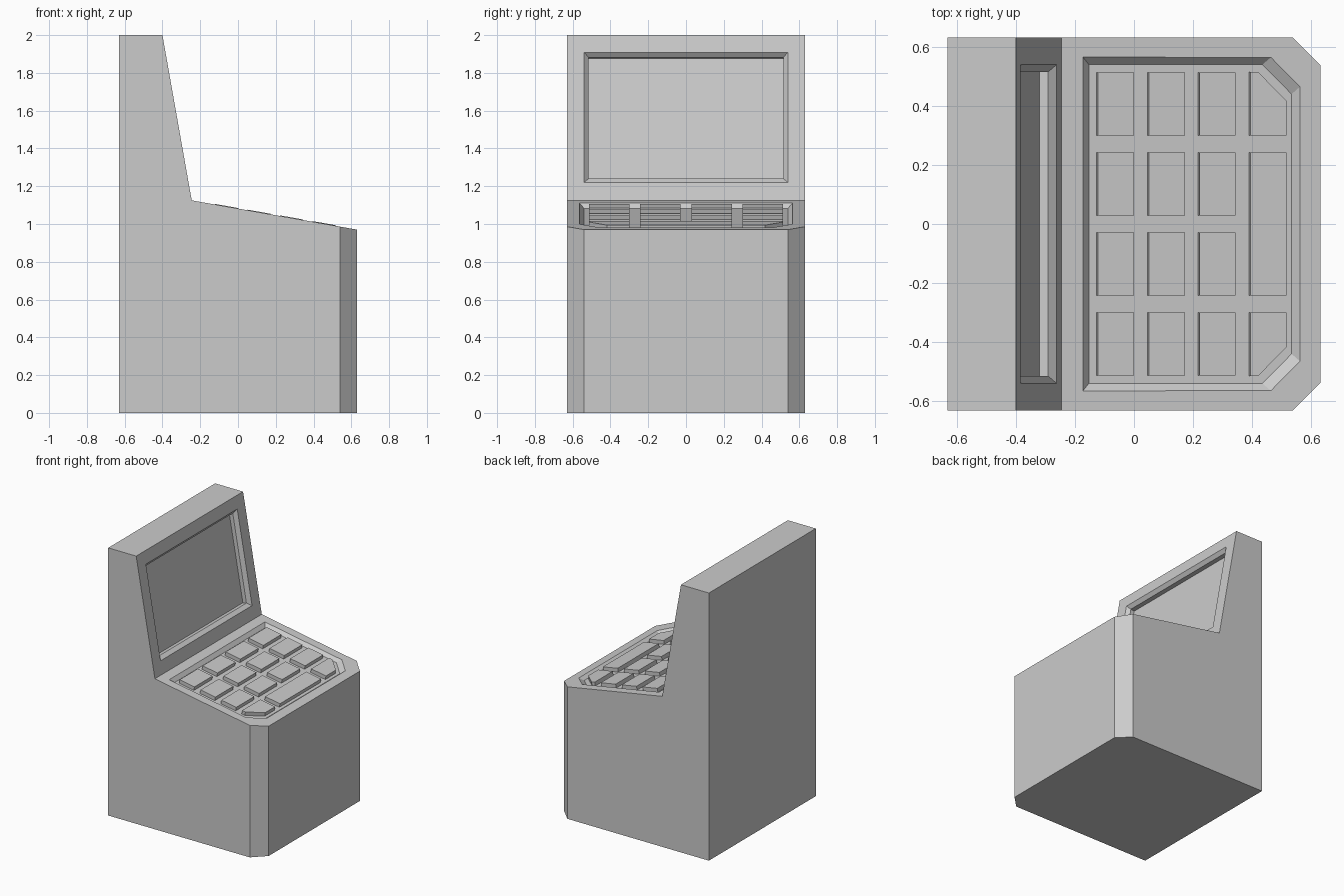
import bpy, bmesh, math
from mathutils import Matrix, Vector

if "Cube" in bpy.data.objects:
    bpy.data.objects.remove(bpy.data.objects["Cube"])

S, C = math.sin(math.radians(10)), math.cos(math.radians(10))
CREASE = Vector((-0.245, 0, 1.125))


def frame(u, v, w):
    m = Matrix((u, v, w)).transposed().to_4x4()
    m.translation = CREASE
    return m


DECK = frame((C, 0, -S), (0, 1, 0), (S, 0, C))
SCREEN = frame((-S, 0, C), (0, -1, 0), (C, 0, S))


def outline(u0, u1, v0, v1, c_low=0, c_high=0):
    """Rectangle with optional cut corners on the u1 side."""
    pts = [(u0, v0)]
    pts += [(u1 - c_low, v0), (u1, v0 + c_low)] if c_low else [(u1, v0)]
    pts += [(u1, v1 - c_high), (u1 - c_high, v1)] if c_high else [(u1, v1)]
    return pts + [(u0, v1)]


def loft(name, levels, matrix=Matrix()):
    """Closed solid through stacked outlines, each given as (points, height)."""
    bm = bmesh.new()
    rings = [[bm.verts.new(matrix @ Vector((u, v, w))) for u, v in pts] for pts, w in levels]
    bm.faces.new(rings[0])
    bm.faces.new(rings[-1])
    n = len(rings[0])
    for a, b in zip(rings, rings[1:]):
        for i in range(n):
            j = (i + 1) % n
            bm.faces.new((a[i], a[j], b[j], b[i]))
    bmesh.ops.recalc_face_normals(bm, faces=bm.faces)
    mesh = bpy.data.meshes.new(name)
    bm.to_mesh(mesh)
    bm.free()
    ob = bpy.data.objects.new(name, mesh)
    bpy.context.collection.objects.link(ob)
    return ob


def boolean(target, cutter, operation):
    mod = target.modifiers.new("cut", 'BOOLEAN')
    mod.operation, mod.solver, mod.object = operation, 'EXACT', cutter
    cutter.hide_render = True
    bpy.context.view_layer.objects.active = target
    bpy.ops.object.modifier_apply(modifier=mod.name)
    bpy.data.objects.remove(cutter)


# Cabinet: side profile swept across the width, front corners cut off
H = 0.631
profile = [(-H, 0), (H, 0), (H, 0.97), (CREASE.x, CREASE.z), (-0.4, 2), (-H, 2)]
SIDE = Matrix(((1, 0, 0, 0), (0, 0, -1, 0), (0, 1, 0, 0), (0, 0, 0, 1)))
cabinet = loft("cabinet", [(profile, -H), (profile, H)], SIDE)
plan = outline(-1, H, -H, H, 0.092, 0.092)
plan_big = outline(-1, H + 0.0, -H, H, 0.092, 0.092)
for s in (-1, 1):
    tri = [(H - 0.092 - 0.1, s * (H + 0.1)), (H + 0.1, s * (H - 0.092 - 0.1)), (H + 0.2, s * (H + 0.2))]
    boolean(cabinet, loft("corner_cutter", [(tri, -0.5), (tri, 2.5)]), 'DIFFERENCE')


# Key tray: recess with sloped walls
def tray(i):
    return outline(0.073 + i, 0.82 - i, -0.565 + i, 0.565 - i, 0.1, 0.1)


DEPTH = 0.025
boolean(cabinet, loft("tray_cutter", [(tray(DEPTH), -DEPTH), (tray(-0.01), 0.01)], DECK), 'DIFFERENCE')


# Screen: sloped rim, then a straight wall down to the glass
def rim(i):
    return outline(0.0965 + i, 0.797 - i, -0.54 + i, 0.54 - i)


boolean(cabinet, loft("screen_cutter", [(rim(0.025), -0.055), (rim(0.025), -0.025),
                                        (rim(-0.01), 0.01)], SCREEN), 'DIFFERENCE')


# Keys: three full columns, then a column with a long key and cut corner keys
def key(name, u, v0, v1, c_low=0, c_high=0):
    pts = outline(u, u + 0.124, v0, v1, c_low, c_high)
    loft(name, [(pts, -DEPTH), (pts, 0.003)], DECK)


W = 0.107
for col in range(3):
    for row in range(4):
        v = (row - 1.5) * 0.271
        key(f"key_{col}_{row}", 0.124 + 0.175 * col, v - W, v + W)
last = 0.124 + 0.175 * 3
key("long_key", last, -0.243, 0.243)
key("corner_key_left", last, -0.407 - W, -0.407 + W, c_low=0.097)
key("corner_key_right", last, 0.407 - W, 0.407 + W, c_high=0.097)
